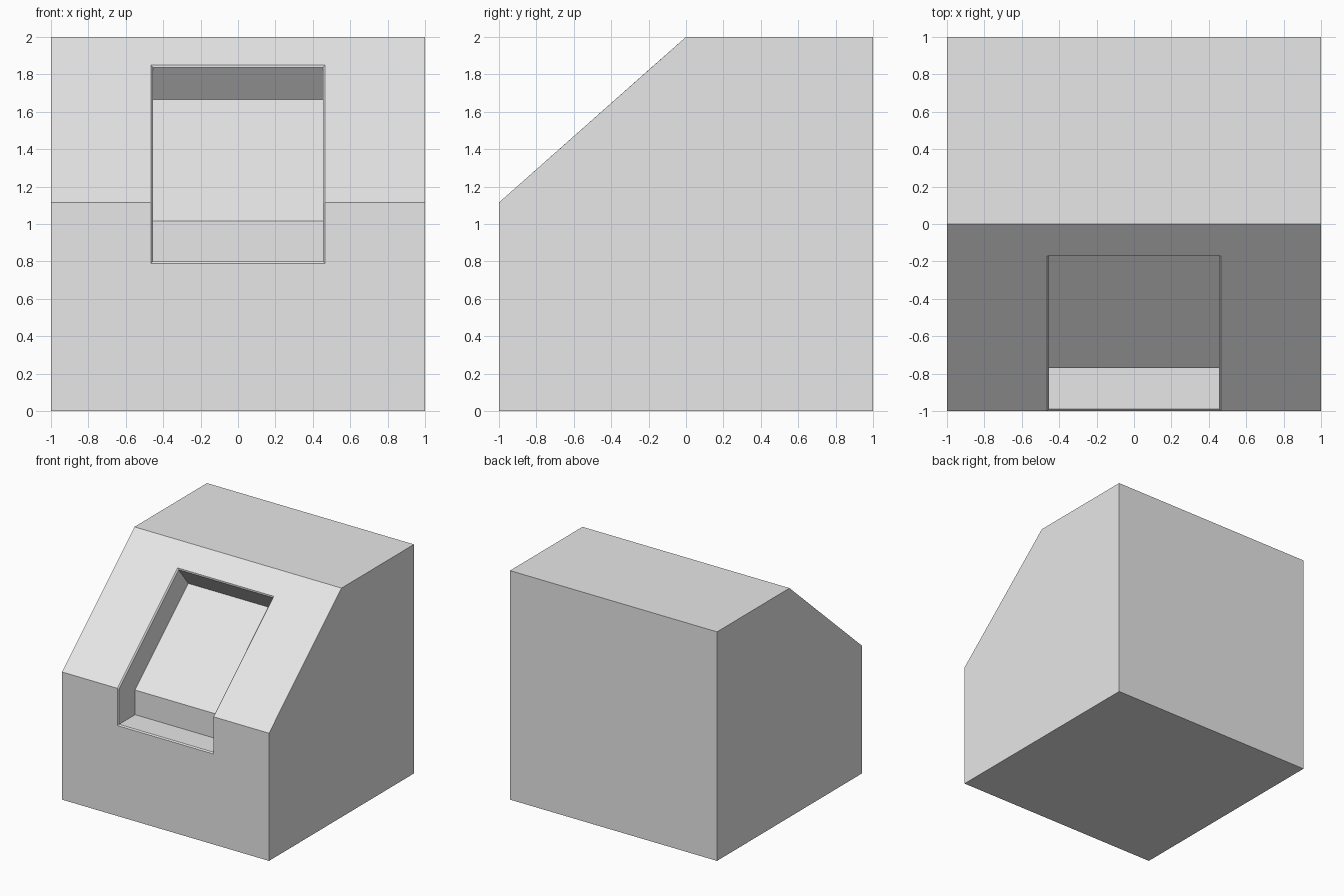
import bpy
import bmesh

default = bpy.data.objects.get("Cube")
if default:
    bpy.data.objects.remove(default, do_unlink=True)

# Single light grey material
grey = bpy.data.materials.new("light_grey")
grey.use_nodes = True
colour = (0.8, 0.8, 0.8, 1)
grey.diffuse_color = colour
grey.node_tree.nodes["Principled BSDF"].inputs["Base Color"].default_value = colour

bm = bmesh.new()


def outline(half_width, points):
    """Mirrored pair of side outlines made from (y, z) points."""
    return [[bm.verts.new((s * half_width, y, z)) for y, z in points]
            for s in (-1, 1)]


def bridge(pair, first, last):
    """Quads across the model between the two mirrored outlines."""
    left, right = pair
    for i in range(first, last):
        bm.faces.new((left[i], right[i], right[i + 1], left[i + 1]))


# Outlines: block sides, recess edge, chamfered lip and recess bed
block = outline(1, [(-1, 1.115), (0, 2), (1, 2), (1, 0), (-1, 0)])
rim = outline(0.465, [(-1, 0.79), (-1, 1.115), (-0.17, 1.85)])
lip = outline(0.455, [(-0.99, 0.8), (-0.99, 1.11), (-0.17, 1.836)])
bed = outline(0.455, [(-0.77, 0.8), (-0.77, 1.015), (-0.035, 1.665)])

# Top, back and underside
bridge(block, 1, 4)

# Front and slope, each notched around the recess
for corner, far, end in ((0, 4, 0), (0, 1, 2)):
    bm.faces.new((block[0][far], block[1][far], block[1][corner], rim[1][1],
                  rim[1][end], rim[0][end], rim[0][1], block[0][corner]))

# Stepped bed inside the recess
bridge(bed, 0, 2)

# Block sides, chamfer along the jambs and recess walls
for b, r, l, f in zip(block, rim, lip, bed):
    bm.faces.new(b)
    for i in range(2):
        bm.faces.new((r[i], r[i + 1], l[i + 1], l[i]))
    bm.faces.new(l + f[::-1])

# Sill and head of the recess, with their chamfers
for i in (0, 2):
    for outer, inner in ((rim, lip), (lip, bed)):
        bm.faces.new((outer[0][i], outer[1][i], inner[1][i], inner[0][i]))

bmesh.ops.recalc_face_normals(bm, faces=bm.faces)
mesh = bpy.data.meshes.new("sloped_block")
bm.to_mesh(mesh)
bm.free()
mesh.materials.append(grey)
body = bpy.data.objects.new("sloped_block", mesh)
bpy.context.collection.objects.link(body)
